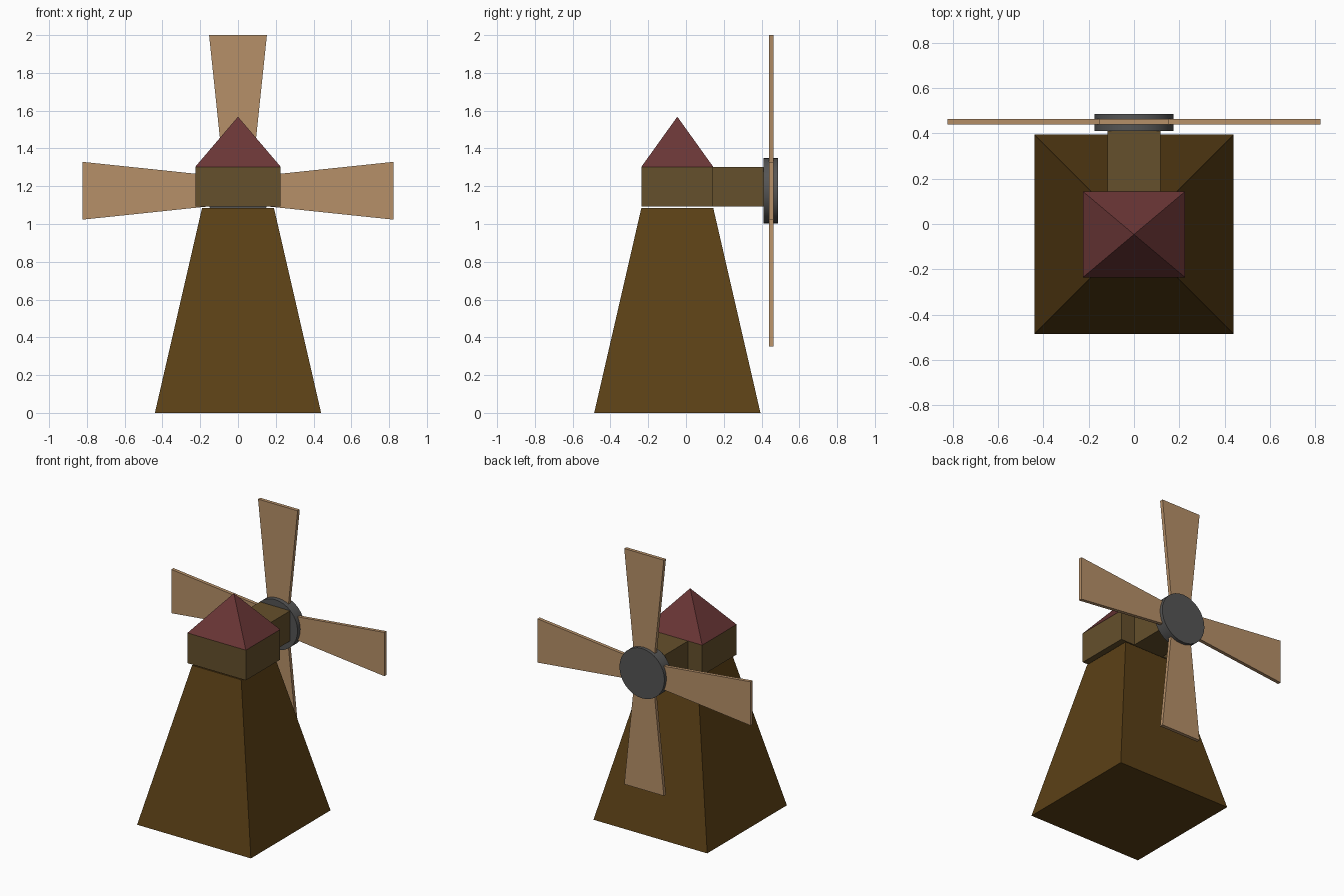
import bpy, math

if "Cube" in bpy.data.objects:
    bpy.data.objects.remove(bpy.data.objects["Cube"])

CY = -0.046   # tower axis in y
HUB_Z = 1.176


def material(name, rgb):
    m = bpy.data.materials.new(name)
    m.diffuse_color = (*rgb, 1)
    m.use_nodes = True
    m.node_tree.nodes["Principled BSDF"].inputs["Base Color"].default_value = m.diffuse_color
    return m


WOOD = material("dark_wood", (0.105, 0.052, 0.008))
CAP = material("cap_wood", (0.13, 0.08, 0.025))
ROOF = material("roof_red", (0.145, 0.037, 0.037))
SAIL = material("sail_tan", (0.47, 0.28, 0.14))
HUB = material("hub_grey", (0.09, 0.09, 0.09))


def mesh_object(name, verts, faces, mat):
    me = bpy.data.meshes.new(name)
    me.from_pydata(verts, [], faces)
    me.materials.append(mat)
    ob = bpy.data.objects.new(name, me)
    bpy.context.collection.objects.link(ob)
    return ob


def frustum(name, cy, z0, z1, half0, half1, mat):
    """Four-sided block with (x, y) half sizes at bottom and top."""
    v = [(sx * h[0], cy + sy * h[1], z) for h, z in ((half0, z0), (half1, z1))
         for sx, sy in ((-1, -1), (1, -1), (1, 1), (-1, 1))]
    sides = [(i, (i + 1) % 4, (i + 1) % 4 + 4, i + 4) for i in range(4)]
    return mesh_object(name, v, [(3, 2, 1, 0), (4, 5, 6, 7)] + sides, mat)


# tower, cap and the arm carrying the sails
frustum("tower", CY, 0, 1.086, (0.44, 0.44), (0.19, 0.19), WOOD)
frustum("cap", CY, 1.092, 1.303, (0.226, 0.19), (0.226, 0.19), CAP)
frustum("sail_arm", 0.277, 1.092, 1.303, (0.117, 0.135), (0.117, 0.135), CAP)

# pyramid roof
base = [(sx * 0.226, CY + sy * 0.19, 1.303) for sx, sy in ((-1, -1), (1, -1), (1, 1), (-1, 1))]
mesh_object("roof", base + [(0, CY, 1.568)],
            [(3, 2, 1, 0)] + [(i, (i + 1) % 4, 4) for i in range(4)], ROOF)

# round hub
bpy.ops.mesh.primitive_cylinder_add(vertices=32, radius=0.174, depth=0.077,
                                    location=(0, 0.448, HUB_Z),
                                    rotation=(math.pi / 2, 0, 0))
hub = bpy.context.object
hub.name = "hub"
hub.data.materials.append(HUB)
bpy.ops.object.shade_smooth_by_angle(angle=math.radians(30))

# four flared sails around the hub
for i in range(4):
    sail = frustum(f"sail_{i + 1}", 0, 0.1, 0.824, (0.077, 0.012), (0.153, 0.012), SAIL)
    sail.location = (0, 0.452, HUB_Z)
    sail.rotation_euler.y = i * math.pi / 2
